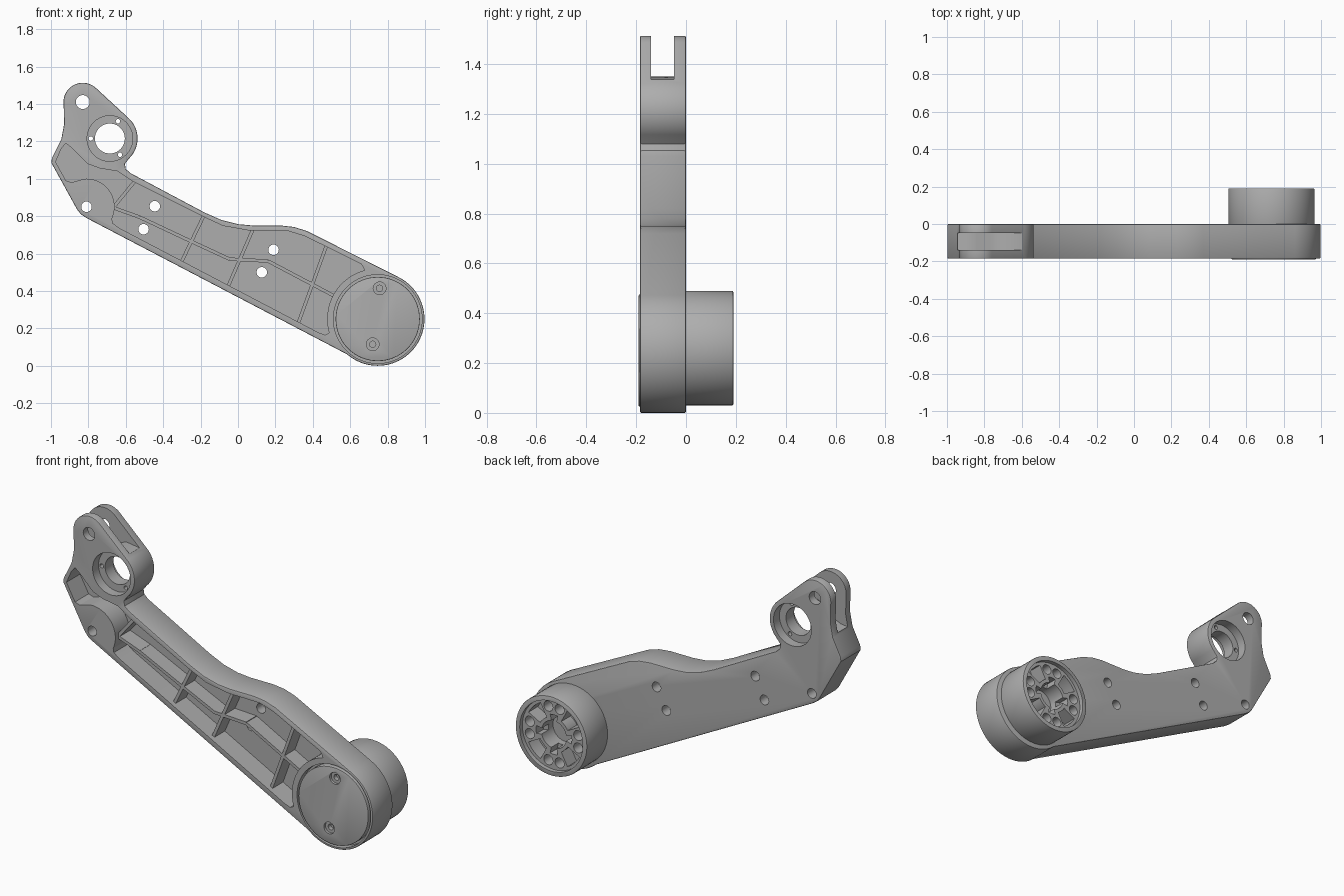
import bpy, bmesh, math
from mathutils import Vector

cube = bpy.data.objects.get("Cube")
if cube:
    bpy.data.objects.remove(cube, do_unlink=True)

grey = bpy.data.materials.new("machined grey")
grey.use_nodes = True
GREY = (0.42, 0.42, 0.42, 1)
grey.diffuse_color = GREY
grey.node_tree.nodes["Principled BSDF"].inputs["Base Color"].default_value = GREY


def arc(c, r, a0, a1, n=24):
    """Points (x, z) on an arc, angles in degrees."""
    step = (a1 - a0) / n
    return [(c[0] + r * math.cos(math.radians(a0 + step * i)),
             c[1] + r * math.sin(math.radians(a0 + step * i))) for i in range(n + 1)]


def circle(c, r, n=40):
    return arc(c, r, 0, 360, n)[:-1]


def polar(c, r, a):
    return arc(c, r, a, a, 1)[0]


def prism(name, pts, y0, y1):
    """Extrude an x-z outline from y0 to y1."""
    bm = bmesh.new()
    face = bm.faces.new([bm.verts.new((x, y0, z)) for x, z in pts])
    ext = bmesh.ops.extrude_face_region(bm, geom=[face])
    verts = [g for g in ext["geom"] if isinstance(g, bmesh.types.BMVert)]
    bmesh.ops.translate(bm, verts=verts, vec=(0, y1 - y0, 0))
    bmesh.ops.recalc_face_normals(bm, faces=bm.faces)
    mesh = bpy.data.meshes.new(name)
    bm.to_mesh(mesh)
    bm.free()
    mesh.materials.append(grey)
    ob = bpy.data.objects.new(name, mesh)
    bpy.context.collection.objects.link(ob)
    return ob


def activate(ob):
    bpy.ops.object.select_all(action='DESELECT')
    ob.select_set(True)
    bpy.context.view_layer.objects.active = ob


def cut(ob, pts, y0, y1):
    """Subtract an extruded outline."""
    tool = prism("cutter", pts, y0, y1)
    tool.hide_render = True
    mod = ob.modifiers.new("cut", 'BOOLEAN')
    mod.operation = 'DIFFERENCE'
    mod.solver = 'EXACT'
    mod.object = tool
    activate(ob)
    bpy.ops.object.modifier_apply(modifier=mod.name)
    bpy.data.objects.remove(tool, do_unlink=True)


def soften(ob, width):
    mod = ob.modifiers.new("edge", 'BEVEL')
    mod.width = width
    mod.segments = 2
    mod.limit_method = 'ANGLE'
    mod.angle_limit = math.radians(60)
    activate(ob)
    bpy.ops.object.modifier_apply(modifier=mod.name)


def smooth(ob):
    activate(ob)
    bpy.ops.object.shade_smooth_by_angle(angle=math.radians(30))


FRONT, FLOOR = -0.185, -0.06
PIVOT, RING, PIN, HEEL = (0.747, 0.25), (-0.685, 1.215), (-0.83, 1.41), (-0.81, 0.85)

# Arm body
outline = (arc(PIVOT, 0.25, -131, 63, 48)
           + [(0.37, 0.72), (0.3, 0.742), (0.23, 0.75), (0.08, 0.75), (0, 0.757),
              (-0.09, 0.78), (-0.18, 0.82), (-0.575, 1.03), (-0.6, 1.052), (-0.605, 1.08)]
           + arc(RING, 0.148, -45, 47)
           + arc(PIN, 0.103, 47, 188)
           + [(-0.93, 1.29), (-0.945, 1.21), (-0.995, 1.11), (-0.998, 1.085),
              (-0.86, 0.835), (-0.84, 0.81), (-0.81, 0.79)])
arm = prism("arm_body", outline, FRONT, 0)
soften(arm, 0.006)

# Open front pocket, wrapped around the pivot and the heel boss
pocket = ([(-0.975, 1.09), (-0.945, 1.16), (-0.92, 1.19), (-0.89, 1.165), (-0.805, 1.08),
           (-0.74, 1.056), (-0.645, 1.04), (-0.57, 0.99), (-0.18, 0.794), (-0.08, 0.748),
           (0.06, 0.723), (0.27, 0.72), (0.36, 0.692), (0.66, 0.543)]
          + arc(PIVOT, 0.27, 105, 196)
          + [(0.465, 0.165), (0.43, 0.178), (-0.632, 0.735), (-0.67, 0.762)]
          + arc(HEEL, 0.15, -25, 95)
          + [(-0.89, 0.98), (-0.92, 0.99)])
cut(arm, pocket, FRONT - 0.1, FLOOR)

# Through holes
cut(arm, circle(PIN, 0.037), -0.3, 0.1)
cut(arm, circle(RING, 0.08), -0.3, 0.1)
for c in (HEEL, (-0.445, 0.853), (-0.505, 0.73), (0.19, 0.62), (0.127, 0.5)):
    cut(arm, circle(c, 0.028, 24), -0.3, 0.1)

# Bearing seat counterbores and their small holes
cut(arm, circle(RING, 0.122), -0.3, -0.13)
cut(arm, circle(RING, 0.122), -0.055, 0.1)
for a in (65, 180, -58):
    cut(arm, circle(polar(RING, 0.102, a), 0.012, 16), -0.3, 0.1)

# Fork slot between the lugs
cut(arm, [(-0.55, 1.33), (-0.6, 1.338), (-0.685, 1.35), (-0.77, 1.32), (-0.84, 1.25),
          (-0.9, 1.225), (-1.05, 1.21), (-1.05, 1.6), (-0.55, 1.6)], -0.14, -0.048)

# Pivot bore for the cap
cut(arm, circle(PIVOT, 0.237, 64), -0.3, -0.145)
smooth(arm)

# Pocket ribs
ribs = [((-0.545, 0.995), (-0.68, 0.83)), ((-0.18, 0.808), (-0.305, 0.55)),
        ((0.08, 0.73), (-0.055, 0.42)), ((0.475, 0.648), (0.32, 0.222))]
spine = [(-0.68, 0.85), (-0.525, 0.794), (-0.274, 0.676), (-0.045, 0.57),
         (0.16, 0.56), (0.52, 0.37)]
for i, (a, b) in enumerate(ribs + list(zip(spine, spine[1:]))):
    a, b = Vector(a), Vector(b)
    d = (b - a).normalized() * 0.009
    n = Vector((-d.y, d.x))
    name = "cross_rib" if i < len(ribs) else "spine_rib"
    prism(name, [a - n, b - n, b + n, a + n], -0.155, FLOOR + 0.01)

# Pivot cap with two screw recesses
cap = prism("pivot_cap", circle(PIVOT, 0.225, 64), -0.19, -0.14)
soften(cap, 0.004)
for c in ((0.757, 0.414), (0.72, 0.115)):
    cut(cap, circle(c, 0.034, 24), -0.3, -0.175)
    cut(cap, circle(c, 0.017, 16), -0.3, -0.15)
smooth(cap)

# Rear hub with lightening pockets
HUB = (0.735, 0.26)
hub = prism("rear_hub", circle(HUB, 0.23, 64), -0.02, 0.19)
soften(hub, 0.005)
cut(hub, circle(HUB, 0.203, 64), 0.165, 0.3)
cut(hub, circle(HUB, 0.08), 0.06, 0.3)
for k in range(4):
    mid = 45 + 90 * k
    cut(hub, arc(HUB, 0.185, mid - 17, mid + 17, 10)
        + arc(HUB, 0.1, mid + 17, mid - 17, 10), 0.08, 0.3)
    for side in (-13, 13):
        cut(hub, circle(polar(HUB, 0.16, mid + 45 + side), 0.029, 24), 0.08, 0.3)
    # Notches opening into the centre bore
    cut(hub, arc(HUB, 0.115, mid + 33, mid + 57, 6)
        + arc(HUB, 0.06, mid + 57, mid + 33, 6), 0.1, 0.3)
smooth(hub)
bpy.ops.object.select_all(action='DESELECT')
